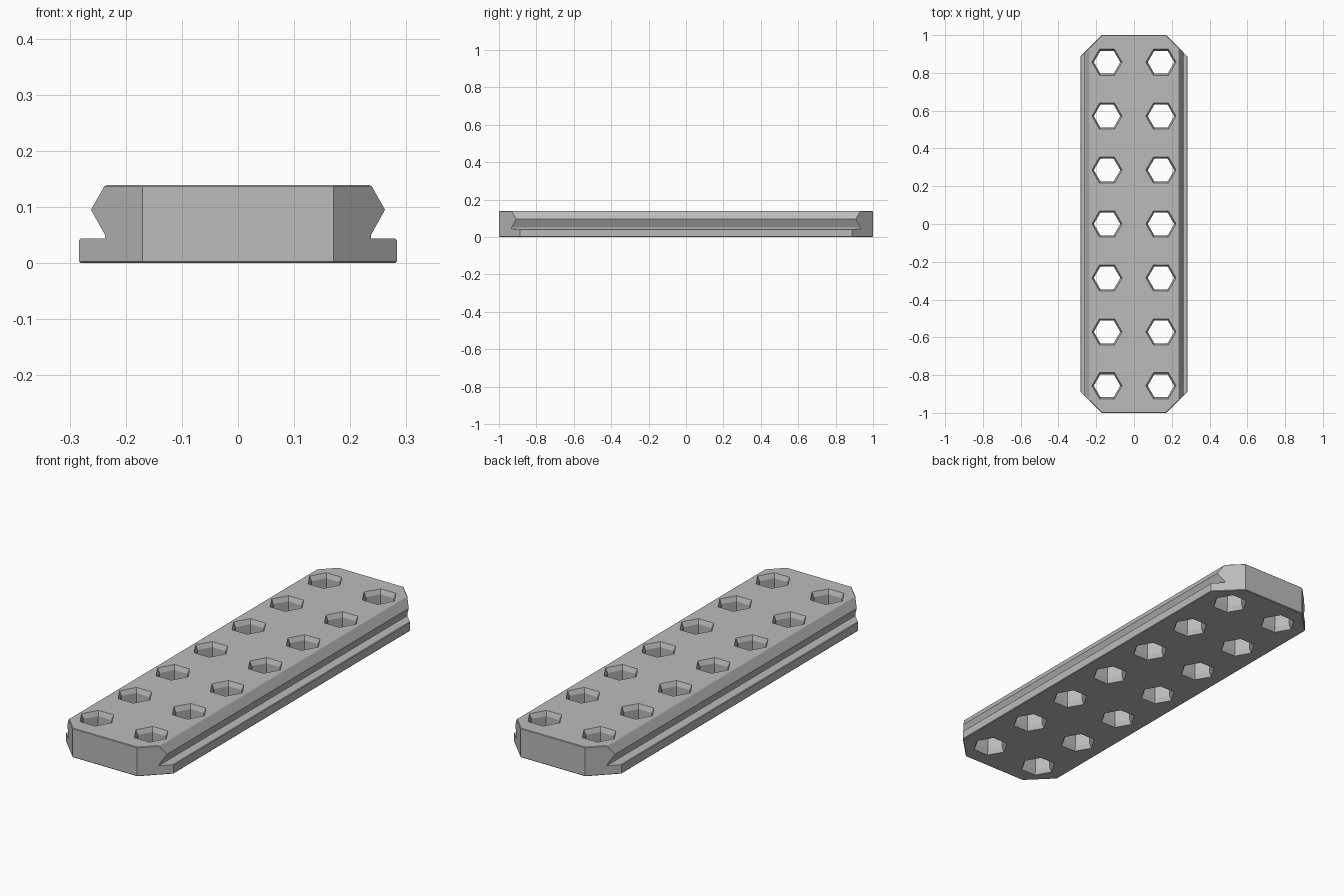
import bpy, bmesh, math
from mathutils import Vector

if "Cube" in bpy.data.objects:
    bpy.data.objects.remove(bpy.data.objects["Cube"], do_unlink=True)

HEIGHT, HALF_LEN = 0.139, 1.0
END_HALF_WIDTH = 0.17
EDGE = 0.003
PITCH = 0.2855
HOLE_R, RIM_R, RIM_DEPTH = 0.070, 0.080, 0.022

grey = bpy.data.materials.new("plain grey")
grey.use_nodes = True
colour = (0.5, 0.5, 0.5, 1)
grey.diffuse_color = colour
grey.node_tree.nodes["Principled BSDF"].inputs["Base Color"].default_value = colour


def make_object(name, bm):
    bmesh.ops.recalc_face_normals(bm, faces=bm.faces[:])
    mesh = bpy.data.meshes.new(name)
    bm.to_mesh(mesh)
    bm.free()
    mesh.materials.append(grey)
    obj = bpy.data.objects.new(name, mesh)
    bpy.context.collection.objects.link(obj)
    return obj


# Rail body: dovetail profile with a foot flange, extruded along y
half = [(0.283, 0), (0.283, 0.044), (0.237, 0.044), (0.237, 0.05),
        (0.262, 0.095), (0.237, HEIGHT)]
outline = half + [(-x, z) for x, z in reversed(half)]
bm = bmesh.new()
face = bm.faces.new([bm.verts.new((x, -HALF_LEN, z)) for x, z in outline])
ext = bmesh.ops.extrude_face_region(bm, geom=[face], use_keep_orig=True)
moved = [v for v in ext["geom"] if isinstance(v, bmesh.types.BMVert)]
bmesh.ops.translate(bm, verts=moved, vec=(0, 2 * HALF_LEN, 0))

# Corners cut off at 45 degrees
for sx in (-1, 1):
    for sy in (-1, 1):
        cut = bmesh.ops.bisect_plane(
            bm, geom=bm.verts[:] + bm.edges[:] + bm.faces[:], dist=1e-5,
            plane_co=(sx * END_HALF_WIDTH, sy * HALF_LEN, 0),
            plane_no=Vector((sx, sy, 0)).normalized(), clear_outer=True)
        rim = [e for e in cut["geom_cut"] if isinstance(e, bmesh.types.BMEdge)]
        bmesh.ops.edgeloop_fill(bm, edges=rim)
bmesh.ops.recalc_face_normals(bm, faces=bm.faces[:])


# Fine chamfer around the top and bottom outlines and the flange edges
def is_outline(edge):
    a, b = (v.co for v in edge.verts)
    if abs(a.z - b.z) > 1e-4:
        return False
    level = min(abs(a.z), abs(a.z - HEIGHT)) < 1e-4
    flange = abs(a.z - 0.044) < 1e-4 and min(abs(a.x), abs(b.x)) > 0.28
    return level or flange


bmesh.ops.bevel(bm, geom=[e for e in bm.edges if is_outline(e)],
                offset=EDGE, segments=1, affect='EDGES')
rail = make_object("rail_body", bm)

# Hexagonal holes with flared rims, two rows of seven
bm = bmesh.new()
over = 0.01
flare = RIM_R + (RIM_R - HOLE_R) * over / RIM_DEPTH
levels = [(-over, flare), (RIM_DEPTH, HOLE_R),
          (HEIGHT - RIM_DEPTH, HOLE_R), (HEIGHT + over, flare)]
for cx in (-PITCH / 2, PITCH / 2):
    for row in range(-3, 4):
        rings = [[bm.verts.new((cx + r * math.cos(math.tau * k / 6),
                                row * PITCH + r * math.sin(math.tau * k / 6), z))
                  for k in range(6)] for z, r in levels]
        for low, high in zip(rings, rings[1:]):
            for k in range(6):
                n = (k + 1) % 6
                bm.faces.new((low[k], low[n], high[n], high[k]))
        bm.faces.new(rings[0][::-1])
        bm.faces.new(rings[-1])
cutter = make_object("hole_cutter", bm)
cutter.hide_render = True

mod = rail.modifiers.new("holes", 'BOOLEAN')
mod.operation = 'DIFFERENCE'
mod.solver = 'EXACT'
mod.object = cutter
bpy.context.view_layer.objects.active = rail
bpy.ops.object.modifier_apply(modifier=mod.name)
bpy.data.objects.remove(cutter, do_unlink=True)
